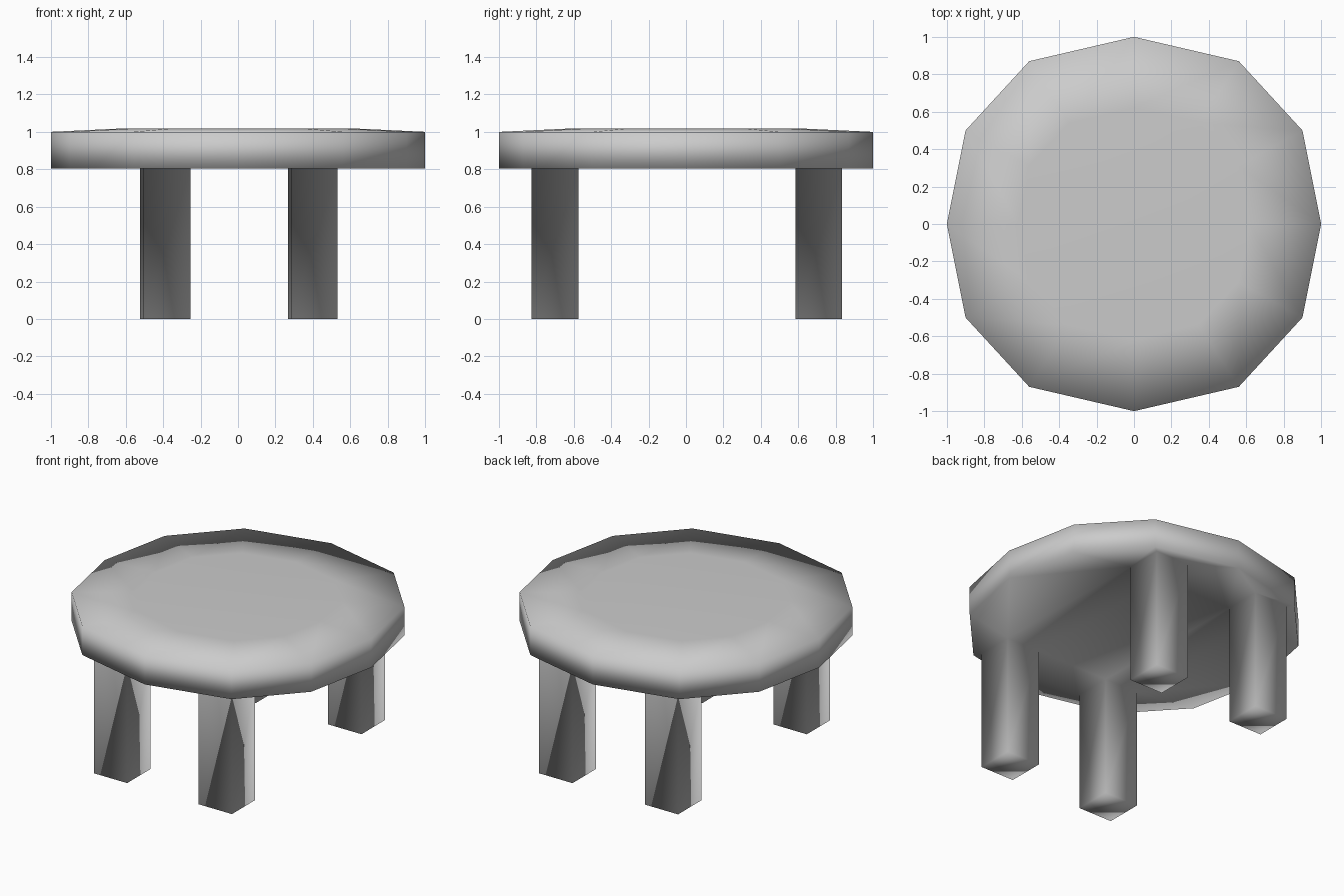
import bpy
import bmesh

if "Cube" in bpy.data.objects:
    bpy.data.objects.remove(bpy.data.objects["Cube"], do_unlink=True)

# One plain grey for the whole table
grey = bpy.data.materials.new("plain_grey")
grey.use_nodes = True
grey.diffuse_color = (0.6, 0.6, 0.6, 1)
grey.node_tree.nodes["Principled BSDF"].inputs["Base Color"].default_value = grey.diffuse_color

# Twelve-sided outline, one quarter turned around the centre
outline = []
quarter = [(1, 0), (0.9, 0.5), (0.56, 0.87)]
outline += quarter
outline += [(0, 1)] + [(-x, y) for x, y in reversed(quarter[1:])]
outline += [(-x, -y) for x, y in outline]

LEG_TOP, RIM, CROWN = 0.805, 1.0, 1.018
LEG_HALF = 0.125
leg_centres = [(-0.38, -0.70), (0.407, -0.70), (0.393, 0.71), (-0.40, 0.71)]

bm = bmesh.new()


def ring(points, z, scale=1.0):
    return [bm.verts.new((x * scale, y * scale, z)) for x, y in points]


def bridge(lower, upper):
    n = len(lower)
    for i in range(n):
        j = (i + 1) % n
        bm.faces.new((lower[i], lower[j], upper[j], upper[i]))


def loop_edges(loop):
    return [bm.edges.get((loop[i - 1], loop[i])) for i in range(len(loop))]


# Top: upright rim, gentle slope, flat centre
under = ring(outline, LEG_TOP)
rim = ring(outline, RIM)
crown = ring(outline, CROWN, 0.62)
bridge(under, rim)
bridge(rim, crown)
bm.faces.new(crown)

# Square legs growing out of the underside
border = loop_edges(under)
for cx, cy in leg_centres:
    square = [(cx + sx * LEG_HALF, cy + sy * LEG_HALF)
              for sx, sy in ((-1, -1), (1, -1), (1, 1), (-1, 1))]
    foot, top = ring(square, 0), ring(square, LEG_TOP)
    bridge(foot, top)
    bm.faces.new(list(reversed(foot)))
    border += loop_edges(top)

# Underside filled around the legs
bmesh.ops.triangle_fill(bm, edges=border, use_beauty=True, normal=(0, 0, -1))
bmesh.ops.recalc_face_normals(bm, faces=bm.faces)
for face in bm.faces:
    face.smooth = True

mesh = bpy.data.meshes.new("round_table")
bm.to_mesh(mesh)
bm.free()
mesh.materials.append(grey)
table = bpy.data.objects.new("round_table", mesh)
bpy.context.collection.objects.link(table)
